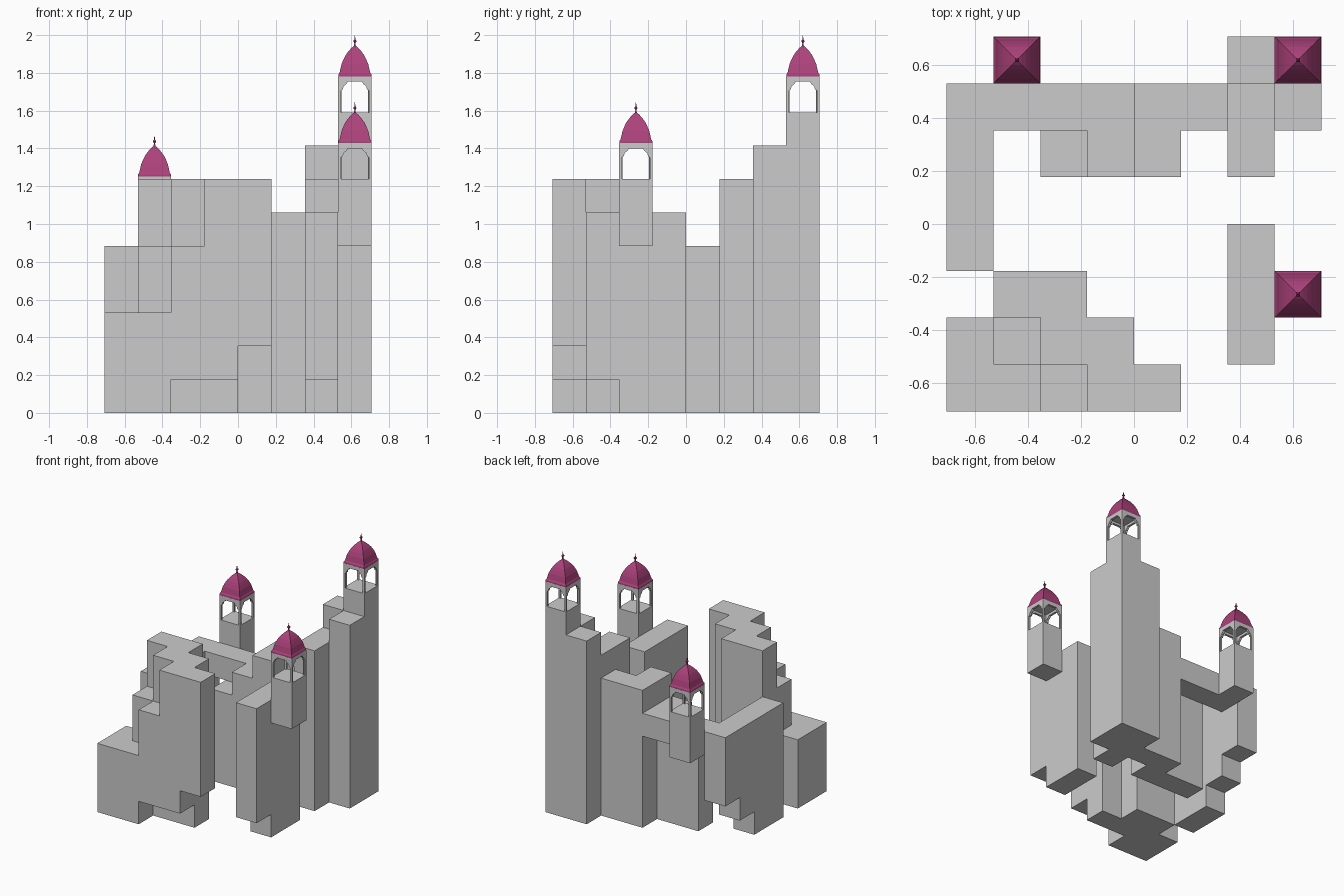
import bpy, bmesh
from mathutils import Vector, Matrix

if "Cube" in bpy.data.objects:
    bpy.data.objects.remove(bpy.data.objects["Cube"])

U = 0.1768            # one block
OFF = -4 * U          # block grid starts at this x and y


def make_object(name, bm, mat=None):
    bmesh.ops.recalc_face_normals(bm, faces=bm.faces)
    me = bpy.data.meshes.new(name)
    bm.to_mesh(me)
    bm.free()
    ob = bpy.data.objects.new(name, me)
    bpy.context.collection.objects.link(ob)
    if mat:
        me.materials.append(mat)
    return ob


pink = bpy.data.materials.new("dome_pink")
pink.diffuse_color = (0.42, 0.055, 0.2, 1)
pink.use_nodes = True
pink.node_tree.nodes["Principled BSDF"].inputs["Base Color"].default_value = pink.diffuse_color

# Blocks in grid units: x0, x1, y0, y1, z0, z1
PARTS = {
    "front_left_hill": [
        (0, 2, 0, 1, 0, 3), (0, 1, 1, 2, 0, 3), (1, 2, 1, 2, 0, 5),
        (2, 3, 0, 1, 1, 5), (3, 4, 0, 1, 1, 7), (4, 5, 0, 1, 2, 7),
        (2, 4, 1, 2, 0, 7), (1, 3, 2, 3, 0, 7)],
    "left_wall_and_bridge": [
        (0, 1, 3, 5, 0, 5), (0, 1, 5, 6, 1, 5), (0, 1, 6, 7, 2, 5),
        (1, 4, 6, 7, 4, 5), (1, 2, 7, 8, 4, 6),
        (2, 3, 5, 6, 0, 4), (3, 4, 5, 6, 0, 5), (4, 5, 5, 6, 0, 6),
        (4, 6, 6, 7, 0, 6),
        (6, 7, 5, 7, 0, 7), (6, 7, 7, 8, 0, 8),
        (7, 8, 6, 7, 0, 8), (7, 8, 7, 8, 0, 9)],
    "right_wall": [
        (6, 7, 1, 2, 1, 6), (6, 7, 2, 4, 0, 6), (7, 8, 2, 3, 5, 7)],
}


def block_mass(name, boxes):
    """Outer skin of the union of grid boxes."""
    cells = {(x, y, z) for a, b, c, d, e, f in boxes
             for x in range(a, b) for y in range(c, d) for z in range(e, f)}
    bm = bmesh.new()
    for c in cells:
        for ax in range(3):
            for s in (0, 1):
                n = list(c)
                n[ax] += 2 * s - 1
                if tuple(n) in cells:
                    continue
                quad = []
                for p, q in ((0, 0), (1, 0), (1, 1), (0, 1)):
                    v = Vector(c)
                    v[ax] += s
                    v[(ax + 1) % 3] += p
                    v[(ax + 2) % 3] += q
                    quad.append(bm.verts.new((OFF + v.x * U, OFF + v.y * U, v.z * U)))
                bm.faces.new(quad if s else quad[::-1])
    bmesh.ops.remove_doubles(bm, verts=bm.verts, dist=1e-4)
    bmesh.ops.dissolve_limit(bm, angle_limit=0.01, verts=bm.verts, edges=bm.edges)
    return make_object(name, bm)


for name, boxes in PARTS.items():
    block_mass(name, boxes)

# Pavilion measurements, heights above its floor
H = U / 2
WALL = 0.018
EAVE = 0.19
ARCH = [(0.074, 0), (0.074, 0.115), (0.064, 0.122), (0.06, 0.138),
        (0.05, 0.146), (0.043, 0.152), (0.038, 0.162)]
DOME = [(0.088, 0.19), (0.088, 0.2), (0.081, 0.211), (0.076, 0.232),
        (0.071, 0.254), (0.06, 0.281), (0.05, 0.301), (0.035, 0.322),
        (0.018, 0.341), (0.005, 0.352)]
FINIAL = [(0.005, 0.351), (0.003, 0.367), (0.008, 0.374), (0.008, 0.379),
          (0.003, 0.386), (0.0005, 0.409)]


def pavilion_arches(name, pos):
    # four thin arch panels and a ceiling
    bm = bmesh.new()
    for k in range(4):
        outline = ([(-H, 0), (-H, EAVE), (H, EAVE), (H, 0)] + ARCH
                   + [(-x, z) for x, z in reversed(ARCH)])
        f = bm.faces.new([bm.verts.new((x, -H, z)) for x, z in outline])
        ext = bmesh.ops.extrude_face_region(bm, geom=[f], use_keep_orig=True)
        new = [g for g in ext["geom"] if isinstance(g, bmesh.types.BMVert)]
        bmesh.ops.translate(bm, verts=new, vec=(0, WALL, 0))
        for v in new:        # mitre the corners
            if abs(abs(v.co.x) - H) < 1e-5:
                v.co.x *= (H - WALL) / H
                if abs(v.co.x) < 0.0705:
                    v.co.x = 0.0745 if v.co.x > 0 else -0.0745
        bmesh.ops.rotate(bm, verts=list(f.verts) + new, cent=(0, 0, 0),
                         matrix=Matrix.Rotation(k * 1.5707963, 3, 'Z'))
    bmesh.ops.create_cube(bm, size=1, matrix=Matrix.Translation((0, 0, EAVE - 0.005))
                          @ Matrix.Diagonal((U - 0.01, U - 0.01, 0.008, 1)))
    make_object(name, bm).location = pos


def square_loft(name, profile, pos):
    # square rings stacked along the profile
    bm = bmesh.new()
    rings = [[bm.verts.new((sx * r, sy * r, z)) for sx, sy in
              ((-1, -1), (1, -1), (1, 1), (-1, 1))] for r, z in profile]
    for a, b in zip(rings, rings[1:]):
        for i in range(4):
            j = (i + 1) % 4
            bm.faces.new((a[i], a[j], b[j], b[i]))
    bm.faces.new(rings[0][::-1])
    bm.faces.new(rings[-1])
    make_object(name, bm, pink).location = pos


for label, x, y, z in (("back_right", 7, 7, 9), ("front_right", 7, 2, 7),
                       ("back_left", 1, 7, 6)):
    p = (OFF + (x + 0.5) * U, OFF + (y + 0.5) * U, z * U)
    pavilion_arches(label + "_pavilion", p)
    square_loft(label + "_dome", DOME, p)
    square_loft(label + "_finial", FINIAL, p)
